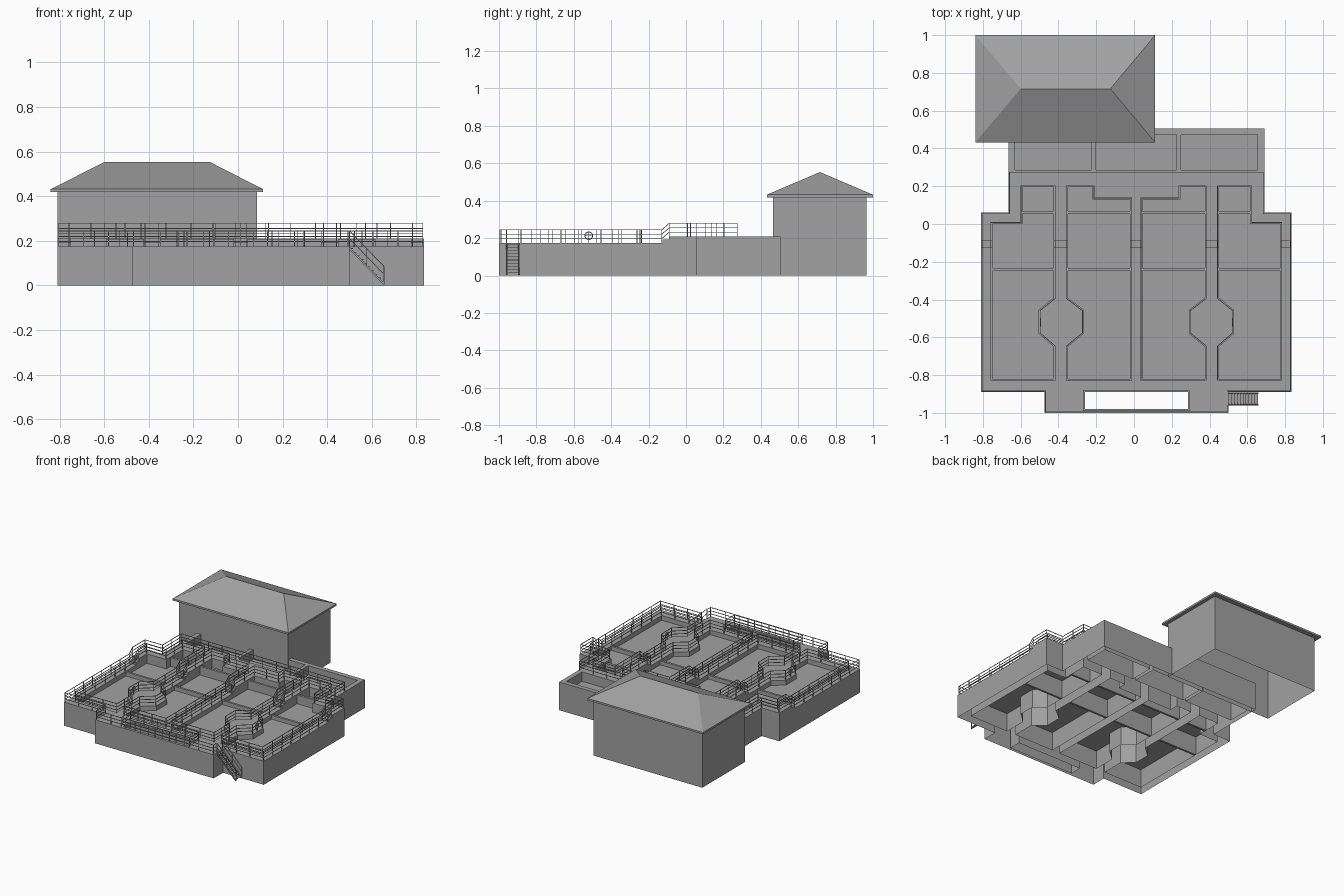
import bpy, bmesh, math
from mathutils import Vector, Matrix

cube = bpy.data.objects.get("Cube")
if cube:
    bpy.data.objects.remove(cube)

GREY = (0.36, 0.36, 0.36, 1)
mat = bpy.data.materials.new("concrete grey")
mat.use_nodes = True
mat.diffuse_color = GREY
mat.node_tree.nodes["Principled BSDF"].inputs["Base Color"].default_value = GREY

MID = 0.0125            # mirror line of the tank block
LOW, HIGH = 0.175, 0.21  # the two deck levels
WATER = 0.14


def finish(name, bm):
    bmesh.ops.recalc_face_normals(bm, faces=bm.faces[:])
    mesh = bpy.data.meshes.new(name)
    bm.to_mesh(mesh)
    bm.free()
    mesh.materials.append(mat)
    ob = bpy.data.objects.new(name, mesh)
    bpy.context.collection.objects.link(ob)
    return ob


def rect(x0, y0, x1, y1):
    return [(x0, y0), (x1, y0), (x1, y1), (x0, y1)]


def mirrored(loop):
    return [(2 * MID - x, y) for x, y in reversed(loop)]


def add_box(bm, lo, hi):
    lo, hi = Vector(lo), Vector(hi)
    m = Matrix.Translation((lo + hi) / 2) @ Matrix.Diagonal((*(hi - lo), 1))
    bmesh.ops.create_cube(bm, size=1, matrix=m)


def deck_z(y):
    return LOW + (HIGH - LOW) * min(max((y + 0.13) / 0.04, 0), 1)


def offset(loop, d):
    """Move a closed counter-clockwise loop inward by d."""
    out, n = [], len(loop)
    for i in range(n):
        p, a, b = (Vector(loop[k % n]) for k in (i, i - 1, i + 1))
        n1 = (p - a).normalized().orthogonal()
        n2 = (b - p).normalized().orthogonal()
        q = p + (n1 + n2) * (d / (1 + n1.dot(n2)))
        out.append((q.x, q.y))
    return out


# Plan outlines, counter-clockwise
half = [(MID, -1.0), (0.5, -1.0), (0.5, -0.89), (0.835, -0.89), (0.835, 0.06), (0.69, 0.06)]
outline = half + [(0.69, 0.505)] + mirrored(half[1:] + [(0.69, 0.505)])
rail_line = half + [(0.69, 0.28)] + mirrored(half[1:] + [(0.69, 0.28)])
outer_tank = [(-0.75, -0.82), (-0.425, -0.82), (-0.425, -0.65), (-0.505, -0.58),
              (-0.505, -0.455), (-0.425, -0.39), (-0.425, 0.195), (-0.59, 0.195),
              (-0.59, 0), (-0.75, 0)]
inner_tank = [(-0.02, -0.82), (-0.02, 0.13), (-0.22, 0.13), (-0.22, 0.195),
              (-0.35, 0.195), (-0.35, -0.39), (-0.265, -0.455), (-0.265, -0.58),
              (-0.35, -0.65), (-0.35, -0.82)]
tanks = [outer_tank, inner_tank, mirrored(outer_tank), mirrored(inner_tank)]
back_tanks = [rect(-0.63, 0.285, -0.225, 0.47), rect(-0.2, 0.285, 0.225, 0.47),
              rect(0.25, 0.285, 0.655, 0.47)]
front_opening = rect(-0.26, -0.98, 0.285, -0.89)


# Deck with its openings, walls down to the ground, two steps up to the back
def raise_faces(bm, y_min, dz):
    faces = [f for f in bm.faces if f.calc_center_median().y > y_min and abs(f.normal.z) > 0.9]
    res = bmesh.ops.extrude_face_region(bm, geom=faces)
    verts = [g for g in res["geom"] if isinstance(g, bmesh.types.BMVert)]
    bmesh.ops.translate(bm, vec=(0, 0, dz), verts=verts)
    bm.normal_update()


bm = bmesh.new()
for loop in [outline, front_opening] + tanks + back_tanks:
    vs = [bm.verts.new((x, y, 0)) for x, y in loop]
    for i in range(len(vs)):
        bm.edges.new((vs[i - 1], vs[i]))
bmesh.ops.triangle_fill(bm, edges=bm.edges[:], use_beauty=True, normal=(0, 0, 1))
for y in (-0.125, -0.09):
    bmesh.ops.bisect_plane(bm, geom=bm.verts[:] + bm.edges[:] + bm.faces[:],
                           plane_co=(0, y, 0), plane_no=(0, 1, 0))
bm.normal_update()
raise_faces(bm, -2, LOW)
floor = [f for f in bm.faces if all(v.co.z < 0.001 for v in f.verts)]
bmesh.ops.delete(bm, geom=floor, context="FACES")
bm.normal_update()
for y in (-0.125, -0.09):
    raise_faces(bm, y, (HIGH - LOW) / 2)
finish("tank_block", bm)

# Water surfaces
bm = bmesh.new()
for loop in tanks + back_tanks:
    bm.faces.new([bm.verts.new((x, y, WATER)) for x, y in loop])
finish("water_surfaces", bm)

# Cross walls inside the tanks
bm = bmesh.new()
for y, spans in ((-0.24, [(-0.75, -0.425), (-0.35, -0.02)]),
                 (0.06, [(-0.59, -0.425), (-0.35, -0.02)])):
    for a, b in spans:
        for x0, x1 in ((a, b), (2 * MID - b, 2 * MID - a)):
            add_box(bm, (x0, y - 0.008, 0), (x1, y + 0.008, deck_z(y) - 0.005))
finish("cross_walls", bm)


# Railings: square bars swept between points
def bar(bm, a, b, r=0.0018):
    a, b = Vector(a), Vector(b)
    m = Matrix.Translation((a + b) / 2) @ (b - a).to_track_quat("Z", "Y").to_matrix().to_4x4()
    bmesh.ops.create_cube(bm, size=1, matrix=m @ Matrix.Diagonal((2 * r, 2 * r, (b - a).length, 1)))


def railing(bm, pts, closed=True, spacing=0.11):
    pts = [Vector(p) for p in pts]
    pairs = list(zip(pts, pts[1:] + pts[:1])) if closed else list(zip(pts, pts[1:]))
    for a, b in pairs:
        ts = {0.0, 1.0}
        if abs(b.y - a.y) > 0.001:
            ts |= {t for t in ((y - a.y) / (b.y - a.y) for y in (-0.13, -0.09)) if 0 < t < 1}
        ts = sorted(ts)
        for t0, t1 in zip(ts, ts[1:]):
            p, q = a.lerp(b, t0), a.lerp(b, t1)
            for h in (0.022, 0.045, 0.069):
                bar(bm, (p.x, p.y, deck_z(p.y) + h), (q.x, q.y, deck_z(q.y) + h))
            n = max(1, round((q - p).length / spacing))
            for i in range(n + 1):
                c = p.lerp(q, i / n)
                z = deck_z(c.y)
                bar(bm, (c.x, c.y, z - 0.004), (c.x, c.y, z + 0.07))


bm = bmesh.new()
edge = offset(rail_line, -0.006)
if abs(edge[1][0]) > 0.5:
    edge = offset(rail_line, 0.006)
# leave a gap at the head of the stair
railing(bm, edge[2:] + edge[:2] + [(edge[1][0], -0.96)], closed=False)
finish("perimeter_railing", bm)

bm = bmesh.new()
for loop in tanks:
    grown = offset(loop, 0.008)
    if min(y for x, y in grown) > -0.82:
        grown = offset(loop, -0.008)
    railing(bm, grown)
railing(bm, rect(-0.268, -0.988, 0.293, -0.882))
finish("tank_railings", bm)

# Valve wheels on the widened walkways
for side, x in (("right", -0.495), ("left", 2 * MID + 0.495)):
    bpy.ops.mesh.primitive_torus_add(major_radius=0.02, minor_radius=0.0025, major_segments=24,
                                     minor_segments=6, location=(x, -0.52, 0.213),
                                     rotation=(0, math.pi / 2, 0))
    wheel = bpy.context.object
    wheel.name = side + "_valve_wheel"
    wheel.data.materials.append(mat)
    bpy.ops.object.shade_smooth_by_angle()
    bm = bmesh.new()
    bar(bm, (x, -0.52, LOW), (x, -0.52, 0.233))
    bar(bm, (x, -0.54, 0.213), (x, -0.5, 0.213))
    finish(side + "_valve_stand", bm)

# Open stair down from the front walkway
bm = bmesh.new()
STEPS = 10
for i in range(STEPS):
    x = 0.5 + 0.0155 * i
    z = LOW - 0.008 - 0.0165 * i
    add_box(bm, (x, -0.958, z - 0.003), (x + 0.0165, -0.895, z))
for y in (-0.958, -0.895):
    bar(bm, (0.5, y, LOW - 0.008), (0.655, y, 0.006), 0.004)
    for h in (0.035, 0.07):
        bar(bm, (0.5, y, LOW + h), (0.655, y, 0.015 + h))
    for t in (0, 0.5, 1):
        x, z = 0.5 + 0.155 * t, LOW - 0.16 * t
        bar(bm, (x, y, z - 0.01), (x, y, z + 0.07))
finish("stair", bm)

# Building walls, open underneath
bm = bmesh.new()
add_box(bm, (-0.81, 0.465, 0), (0.085, 0.965, 0.42))
bmesh.ops.delete(bm, geom=[f for f in bm.faces if f.calc_center_median().z < 0.01], context="FACES")
finish("building_walls", bm)

# Hipped roof on a thin eave slab
bm = bmesh.new()
add_box(bm, (-0.84, 0.432, 0.418), (0.112, 1.0, 0.432))
top = max(bm.faces, key=lambda f: f.calc_center_median().z)
base = list(top.verts)
ridge = [bm.verts.new((x, 0.716, 0.553)) for x in (-0.6, -0.125)]
bm.faces.remove(top)
for i in range(4):
    a, b = base[i - 1], base[i]
    ends = [ridge[0] if v.co.x < -0.4 else ridge[1] for v in (a, b)]
    bm.faces.new([a, b, ends[1]] + ([ends[0]] if ends[0] != ends[1] else []))
finish("hipped_roof", bm)
